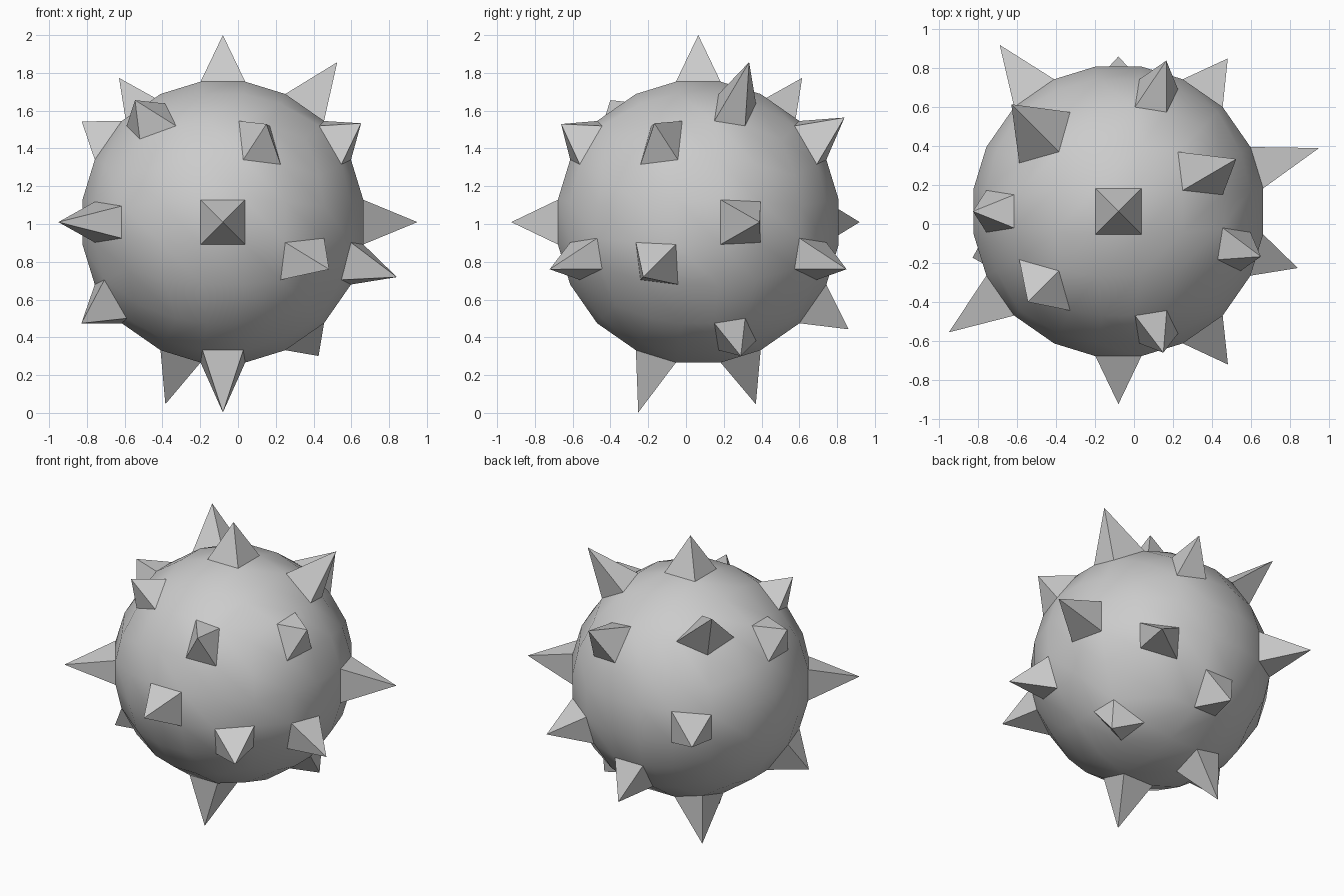
import bpy, bmesh, math
from mathutils import Vector

if "Cube" in bpy.data.objects:
    bpy.data.objects.remove(bpy.data.objects["Cube"])

RADIUS = 0.762
CENTRE = (-0.08, 0.065, 1.01)

# Spiked cells of a 5x5-per-side cube sphere: (x, y, z cell, apex distance).
# +-3 marks the cube side, -2..2 the row / column on it.
SPIKES = [
    # top
    (0, 0, 3, 0.99), (-2, 2, 3, 1.09), (2, 1, 3, 1.075), (-2, -2, 3, 0.922),
    # left
    (-3, 0, 2, 0.918), (-3, -2, 0, 1.07), (-3, -1, -2, 0.951),
    # right
    (3, -1, -1, 1.009), (3, 1, 0, 1.08), (3, -1, 2, 0.929),
    # front
    (0, -3, 0, 0.99), (1, -3, 2, 0.922), (2, -3, -1, 0.999),
    # back
    (-2, 3, 0, 1.05), (1, 3, 2, 0.983), (2, 3, -1, 0.997), (0, 3, -2, 0.977),
    # bottom
    (0, 0 - 1, -3, 1.057), (-1, 1, -3, 1.056), (2, 1, -3, 0.90),
]


def warp(v):
    """Even out the grid spacing (about 9, 26 and 45 degrees)."""
    steps = (0.159, 0.487, 1.0)
    return math.copysign(steps[min(2, round((abs(v) - 0.2) / 0.4))], v)


def cell_centre(key):
    return Vector([math.copysign(1, k) if abs(k) == 3 else 0.4 * k for k in key])


bm = bmesh.new()

# Ball: gridded cube
bmesh.ops.create_cube(bm, size=2)
bmesh.ops.subdivide_edges(bm, edges=bm.edges[:], cuts=4, use_grid_fill=True)

# Pick the spiked cells while the grid is still regular
picked = []
for x, y, z, dist in SPIKES:
    target = cell_centre((x, y, z))
    face = min(bm.faces, key=lambda f: (f.calc_center_median() - target).length)
    picked.append((face, dist))

# Project onto the sphere
for v in bm.verts:
    v.co = Vector([warp(c) for c in v.co]).normalized() * RADIUS
for f in bm.faces:
    f.smooth = True

# Spikes: poke each cell and pull its centre outwards
for face, dist in picked:
    apex = face.calc_center_median().normalized() * dist
    result = bmesh.ops.poke(bm, faces=[face])
    result["verts"][0].co = apex
    for f in result["faces"]:
        f.smooth = False

bmesh.ops.recalc_face_normals(bm, faces=bm.faces[:])
mesh = bpy.data.meshes.new("spiked_ball")
bm.to_mesh(mesh)
bm.free()
ball = bpy.data.objects.new("spiked_ball", mesh)
ball.location = CENTRE
bpy.context.collection.objects.link(ball)
